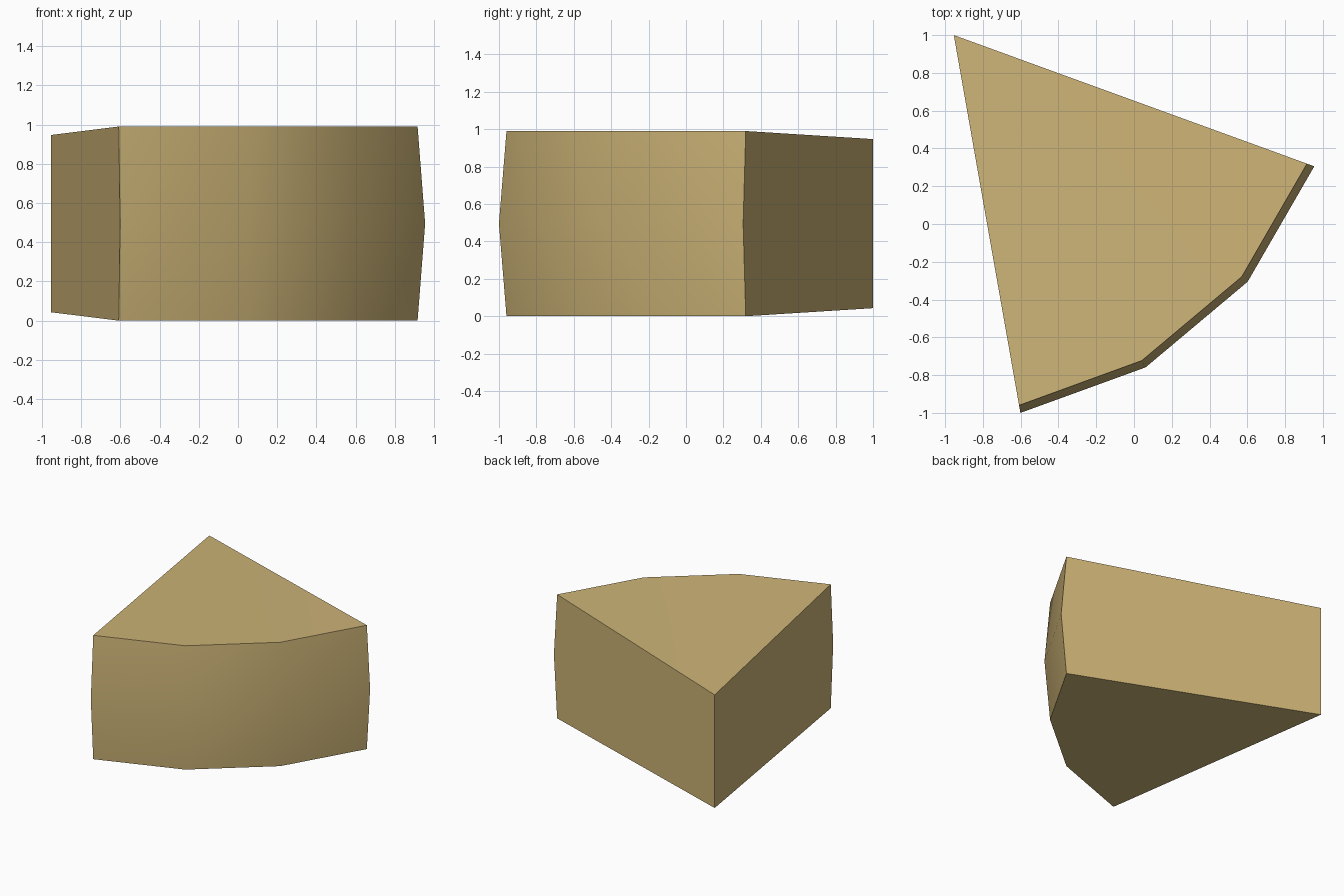
import bpy, bmesh, math

if "Cube" in bpy.data.objects:
    bpy.data.objects.remove(bpy.data.objects["Cube"])

# Wedge: a 60 degree slice with a gently bulging, three-sided rind
APEX_X, APEX_Y = -0.954, 1.0
ANGLES = [math.radians(a) for a in (-80, -60, -40, -20)]

mat = bpy.data.materials.new("pale_tan")
mat.diffuse_color = (0.61, 0.456, 0.184, 1)
mat.use_nodes = True
mat.node_tree.nodes["Principled BSDF"].inputs["Base Color"].default_value = mat.diffuse_color

bm = bmesh.new()


def ring(radius, z):
    return [bm.verts.new((APEX_X + radius * math.cos(a),
                          APEX_Y + radius * math.sin(a), z)) for a in ANGLES]


tip_low = bm.verts.new((APEX_X, APEX_Y, 0.043))
tip_high = bm.verts.new((APEX_X, APEX_Y, 0.947))
low, mid, high = ring(1.99, 0), ring(2.031, 0.495), ring(1.99, 0.99)

for i in range(len(ANGLES) - 1):
    # Rind bands
    for a, b in ((low, mid), (mid, high)):
        bm.faces.new((a[i], a[i + 1], b[i + 1], b[i]))
    # Top and bottom fans
    bm.faces.new((tip_high, high[i], high[i + 1]))
    bm.faces.new((tip_low, low[i + 1], low[i]))

# Flat cut sides
for k in (0, -1):
    bm.faces.new((tip_low, low[k], mid[k], high[k], tip_high))

bmesh.ops.recalc_face_normals(bm, faces=bm.faces[:])
mesh = bpy.data.meshes.new("wedge")
bm.to_mesh(mesh)
bm.free()
mesh.materials.append(mat)

wedge = bpy.data.objects.new("wedge", mesh)
bpy.context.collection.objects.link(wedge)
bpy.context.view_layer.objects.active = wedge
wedge.select_set(True)
bpy.ops.object.shade_smooth_by_angle(angle=math.radians(40))
